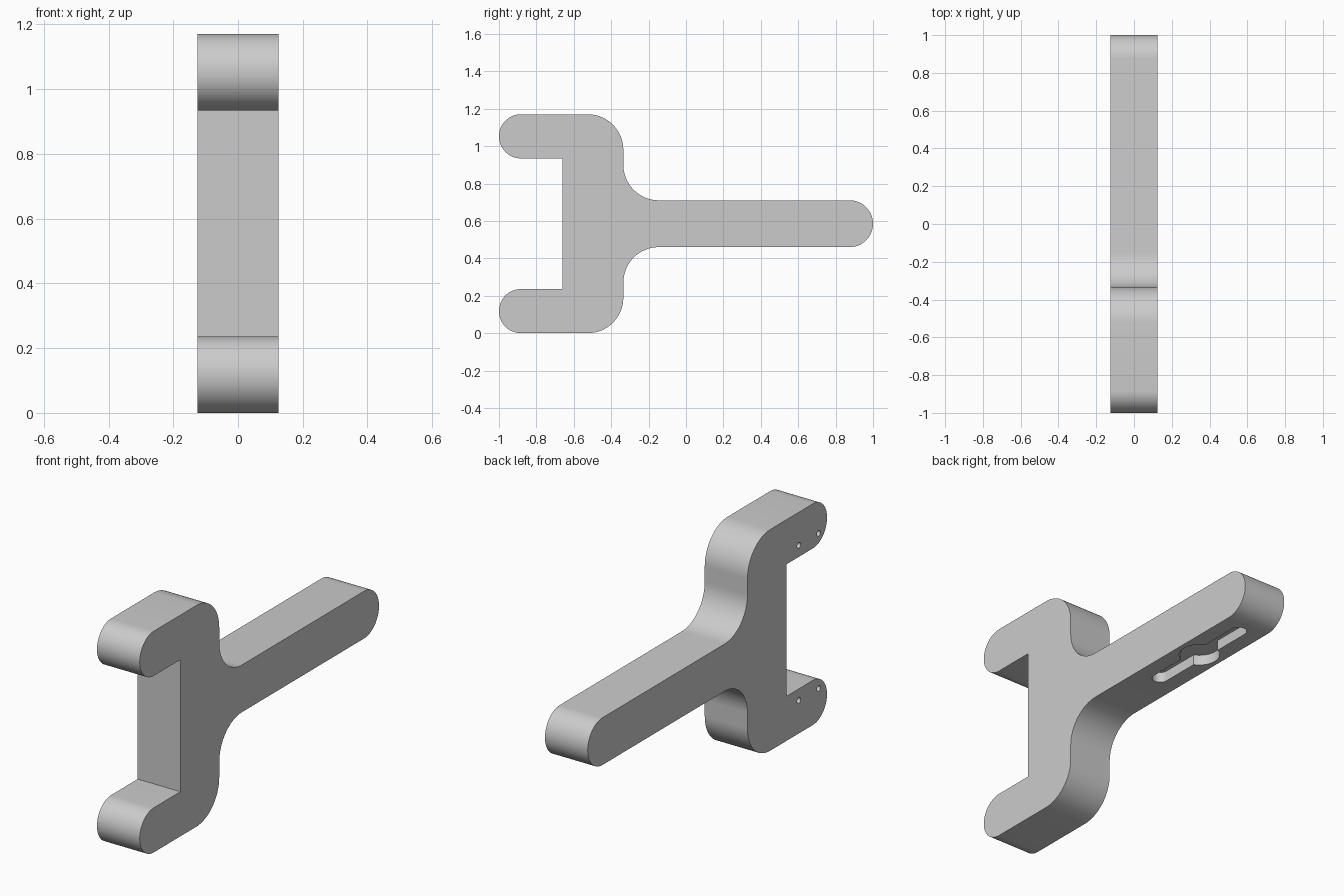
import bpy, bmesh
from math import cos, sin, radians, degrees, asin
from mathutils import Vector

cube = bpy.data.objects.get("Cube")
if cube:
    bpy.data.objects.remove(cube, do_unlink=True)

grey = bpy.data.materials.new("plain grey")
grey.use_nodes = True
colour = (0.6, 0.6, 0.6, 1)
grey.diffuse_color = colour
grey.node_tree.nodes["Principled BSDF"].inputs["Base Color"].default_value = colour


def arc(u, v, r, start, end, steps=16):
    """Points along an arc, angles in degrees."""
    angles = [radians(start + (end - start) * i / steps) for i in range(steps + 1)]
    return [(u + r * cos(a), v + r * sin(a)) for a in angles]


def prism(name, outline, place, offset):
    """Extrude a flat outline; place turns an outline point into 3D."""
    bm = bmesh.new()
    base = bm.faces.new([bm.verts.new(place(u, v)) for u, v in outline])
    grown = bmesh.ops.extrude_face_region(bm, geom=[base])["geom"]
    verts = [g for g in grown if isinstance(g, bmesh.types.BMVert)]
    bmesh.ops.translate(bm, verts=verts, vec=Vector(offset))
    bmesh.ops.recalc_face_normals(bm, faces=bm.faces)
    mesh = bpy.data.meshes.new(name)
    bm.to_mesh(mesh)
    bm.free()
    mesh.materials.append(grey)
    obj = bpy.data.objects.new(name, mesh)
    bpy.context.collection.objects.link(obj)
    return obj


WIDTH, MID = 0.25, 0.585
ARM_R, GRIP_R = 0.118, 0.125
BACK_Y, INNER_Y, CORNER_R, FILLET_R = -0.335, -0.66, 0.19, 0.19

# Upper half of the fork and handle outline, measured from the middle height
upper = arc(1 - GRIP_R, 0, GRIP_R, 0, 90)
upper += arc(BACK_Y + FILLET_R, GRIP_R + FILLET_R, FILLET_R, 270, 180)
upper += arc(BACK_Y - CORNER_R, MID - CORNER_R, CORNER_R, 0, 90)
upper += arc(-1 + ARM_R, MID - ARM_R, ARM_R, 90, 270, 32)
upper += [(INNER_Y, MID - 2 * ARM_R)]
lower = [(y, -z) for y, z in reversed(upper[1:])]
body = prism("forked_handle", upper + lower,
             lambda y, z: (-WIDTH / 2, y, MID + z), (WIDTH, 0, 0))

# Slot with a round centre under the handle
SLOT_Y, SLOT_HALF, SLOT_R, HUB_R, SLOT_DEPTH = 0.5, 0.3, 0.04, 0.1, 0.055
gap = degrees(asin(SLOT_R / HUB_R))
slot = arc(SLOT_HALF, 0, SLOT_R, -90, 90) + arc(0, 0, HUB_R, gap, 180 - gap, 24)
slot += [(-u, -v) for u, v in slot]
cutters = [prism("slot_cutter", slot,
                 lambda u, v: (v, SLOT_Y + u, MID - GRIP_R - 0.05),
                 (0, 0, 0.05 + SLOT_DEPTH))]

# Pin holes in one side of both arms
for side in (-1, 1):
    for y in (-0.93, -0.765):
        cutters.append(prism("pin_hole_cutter",
                             arc(y, MID + side * 0.41, 0.015, 0, 345, 23),
                             lambda u, v: (-WIDTH / 2 - 0.05, u, v), (0.23, 0, 0)))

# Cut the recesses and remove the cutters
bpy.ops.object.select_all(action="DESELECT")
bpy.context.view_layer.objects.active = body
body.select_set(True)
for cutter in cutters:
    mod = body.modifiers.new("recess", "BOOLEAN")
    mod.operation, mod.solver, mod.object = "DIFFERENCE", "EXACT", cutter
    bpy.ops.object.modifier_apply(modifier=mod.name)
    bpy.data.objects.remove(cutter, do_unlink=True)

bpy.ops.object.shade_smooth_by_angle(angle=radians(30))
